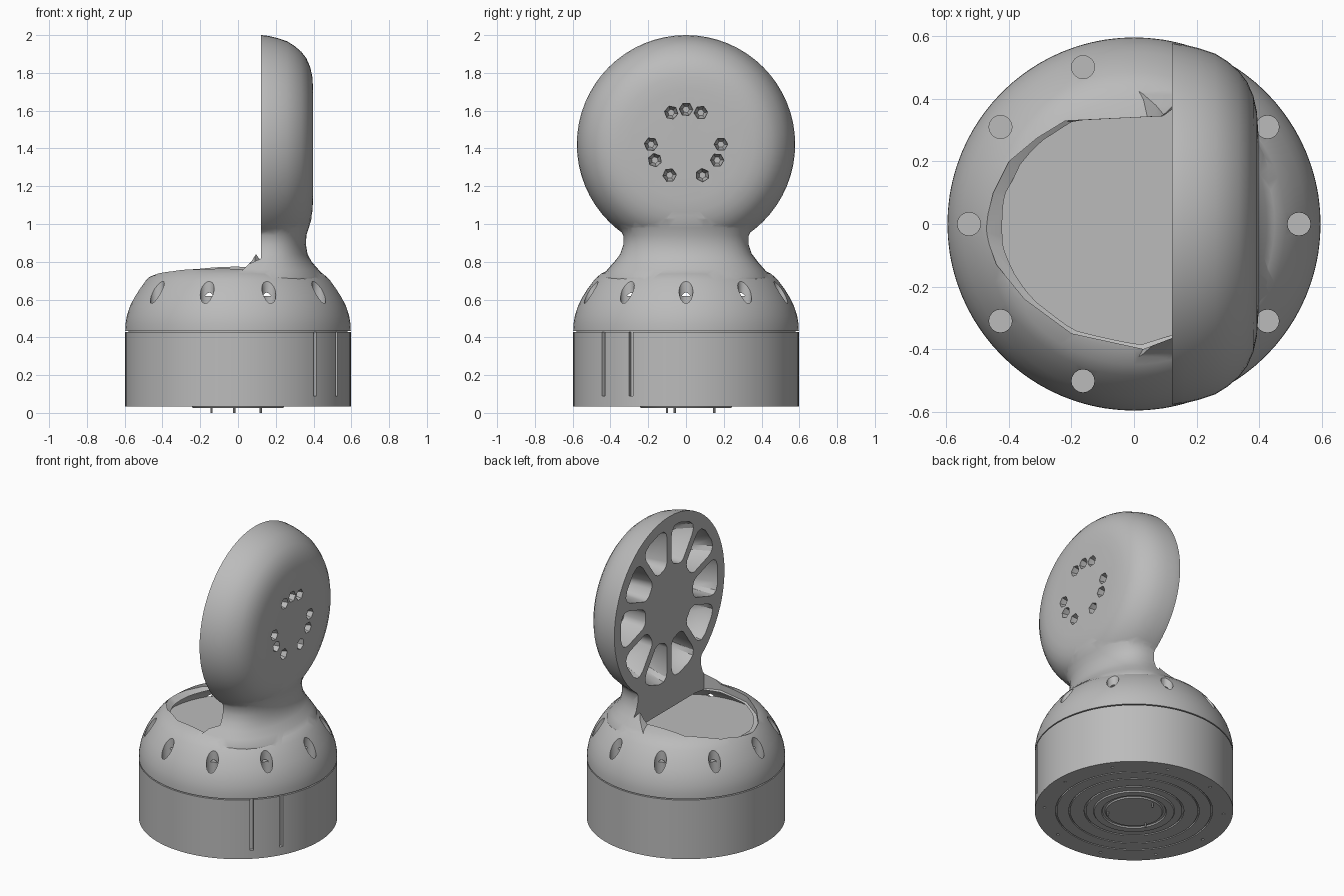
import bpy, bmesh
from math import sin, cos, pi, asin, radians

cube = bpy.data.objects.get("Cube")
if cube:
    bpy.data.objects.remove(cube, do_unlink=True)

grey = bpy.data.materials.new("plain grey")
grey.use_nodes = True
COLOUR = (0.5, 0.5, 0.5, 1)
grey.diffuse_color = COLOUR
grey.node_tree.nodes["Principled BSDF"].inputs["Base Color"].default_value = COLOUR


def loft(bm, sections):
    """Skin equal-length closed loops and cap both ends."""
    rings = [[bm.verts.new(p) for p in s] for s in sections]
    n = len(rings[0])
    for a, b in zip(rings, rings[1:]):
        for i in range(n):
            j = (i + 1) % n
            bm.faces.new((a[i], a[j], b[j], b[i]))
    bm.faces.new(rings[0][::-1])
    bm.faces.new(rings[-1])


def make(name, solids):
    """One object from a list of lofted solids."""
    bm = bmesh.new()
    for s in solids:
        loft(bm, s)
    bmesh.ops.recalc_face_normals(bm, faces=bm.faces)
    mesh = bpy.data.meshes.new(name)
    bm.to_mesh(mesh)
    bm.free()
    mesh.materials.append(grey)
    obj = bpy.data.objects.new(name, mesh)
    bpy.context.collection.objects.link(obj)
    return obj


def turned(profile, n=64, axis="z", at=(0, 0, 0), phase=0):
    """Circular sections from (radius, height) pairs."""
    out = []
    for r, h in profile:
        ring = []
        for k in range(n):
            a = 2 * pi * k / n + phase
            u, v = r * cos(a), r * sin(a)
            p = (u, v, h) if axis == "z" else (h, u, v)
            ring.append(tuple(c + d for c, d in zip(p, at)))
        out.append(ring)
    return out


def box(x0, x1, y0, y1, z0, z1, turn=0):
    c, s = cos(turn), sin(turn)
    corners = [(x0, y0), (x1, y0), (x1, y1), (x0, y1)]
    return [[(x * c - y * s, x * s + y * c, z) for x, y in corners] for z in (z0, z1)]


def combine(target, tool, operation="DIFFERENCE"):
    mod = target.modifiers.new("combine", "BOOLEAN")
    mod.operation, mod.object, mod.solver = operation, tool, "EXACT"
    bpy.context.view_layer.objects.active = target
    bpy.ops.object.modifier_apply(modifier=mod.name)
    bpy.data.objects.remove(tool, do_unlink=True)


# Base drum with concentric rings underneath
base = make("base_drum", [turned([
    (.03, .027), (.17, .027), (.175, .035), (.19, .035), (.195, .027), (.24, .027),
    (.245, .035), (.29, .035), (.29, .045), (.3, .045), (.3, .035),
    (.385, .035), (.385, .045), (.393, .045), (.393, .035),
    (.465, .035), (.465, .045), (.473, .045), (.473, .035),
    (.597, .035), (.597, .427), (.58, .427)], 96)])

# Two upright slots and the screw holes under the drum
slots = [box(.575, .7, -w, w, .09, .5, radians(a)) for a, w in ((-47, .011), (-29.2, .011))]
screws = [turned([(.009, 0), (.009, .06)], 8, at=(.54 * cos(k * pi / 5), .54 * sin(k * pi / 5), 0))
          for k in range(10)]
combine(base, make("base_cutter", slots + screws))

# Small pins under the drum
make("bottom_pins", [turned([(.006, 0), (.006, .04)], 8, at=(x, y, 0))
                     for x, y in ((-.14, -.06), (-.02, .15), (.12, -.1))])

# Dome
body = make("dome_and_dish", [turned([
    (.58, .42), (.58, .434), (.597, .434), (.596, .47), (.588, .515), (.572, .565),
    (.55, .61), (.522, .655), (.485, .705), (.45, .737), (.4, .76), (.34, .774), (.2, .78)], 80)])

# Waisted neck: height, half width, front x, back x
neck = []
for z, w, xf, xb in ((.68, .47, -.1, .48), (.72, .45, -.02, .46), (.76, .415, .03, .425),
                     (.8, .38, .07, .39), (.84, .35, .095, .368), (.89, .333, .1, .36),
                     (.94, .333, .1, .362), (.98, .355, .1, .375), (1.03, .39, .1, .39), (1.1, .4, .1, .39)):
    arc = [-pi / 2 + pi * k / 24 for k in range(25)]
    neck.append([(xf + (xb - xf) * max(cos(t), 0) ** .7, w * sin(t), z) for t in arc])
combine(body, make("neck", [neck]), "UNION")

# Upright round dish
DISH = 1.422
dish = turned([(.578, .1), (.578, .125), (.574, .16), (.562, .21), (.545, .26), (.52, .3),
               (.49, .335), (.455, .362), (.41, .382), (.36, .393), (.29, .398), (.1, .398)],
              64, "x", (0, 0, DISH))
combine(body, make("dish", [dish]), "UNION")
combine(body, make("face_trim", [box(-.3, .122, -1, 1, .86, 2.2)]))

# Hollow inside the dome
combine(body, make("hollow", [turned([(.5, .62), (.485, .65), (.45, .685), (.4, .71), (.3, .725)], 64)]))

# Faceted opening with a sloping rim
outer = [(.122, .375), (.09, .345), (-.22, .33), (-.31, .275), (-.4, .2), (-.45, .1), (-.48, -.02),
         (-.44, -.13), (-.35, -.24), (-.2, -.35), (.03, -.4), (.122, -.365)]
inner = [(.122, .345), (.06, .34), (-.14, .315), (-.24, .26), (-.33, .18), (-.395, .1), (-.4, -.08),
         (-.34, -.18), (-.25, -.26), (-.14, -.32), (.01, -.345), (.122, -.32)]
opening = [[(x, y, z) for x, y in ring]
           for ring, z in ((inner, .63), (inner, .69), (outer, .72), (outer, .95))]
combine(body, make("opening", [opening]))

# Ring of drilled holes around the dome
combine(body, make("drills", [
    turned([(.037, .53), (.037, .765)], 16, at=(.528 * cos(k * pi / 5), .528 * sin(k * pi / 5), 0))
    for k in range(10)]))

# Ten rounded pockets between the spokes of the dish
half = [(.25, .45), (.262, .8), (.285, 1), (.44, 1), (.475, .93), (.5, .75), (.51, .4)]
outline = [(r, -f) for r, f in half] + [(r, f) for r, f in half[::-1]]
pockets = []
for k in range(10):
    middle = radians(108 + 36 * k)
    sections = []
    for x, shrink in ((.05, 1), (.14, 1), (.24, .85), (.28, .7)):
        ring = []
        for r, f in outline:
            a = middle + f * shrink ** .5 * (pi / 10 - asin(.024 / r))
            q = .25 + (r - .25) * shrink
            ring.append((x, q * cos(a), DISH + q * sin(a)))
        sections.append(ring)
    pockets.append(sections)
combine(body, make("pockets", pockets))

# Faceted dents on the back of the dish, in three groups of three
dents = []
for a in (65, 90, 115, 180, 207, 242, 298, 333, 0):
    at = (0, .185 * cos(radians(a)), DISH + .185 * sin(radians(a)))
    dents.append(turned([(.018, .34), (.036, .385), (.036, .45)], 6, "x", at, a))
combine(body, make("dents", dents))

# Soft shading with sharp edges kept
bpy.ops.object.select_all(action="DESELECT")
for name in ("base_drum", "dome_and_dish", "bottom_pins"):
    obj = bpy.data.objects[name]
    obj.select_set(True)
    bpy.context.view_layer.objects.active = obj
bpy.ops.object.shade_smooth_by_angle(angle=radians(32))
